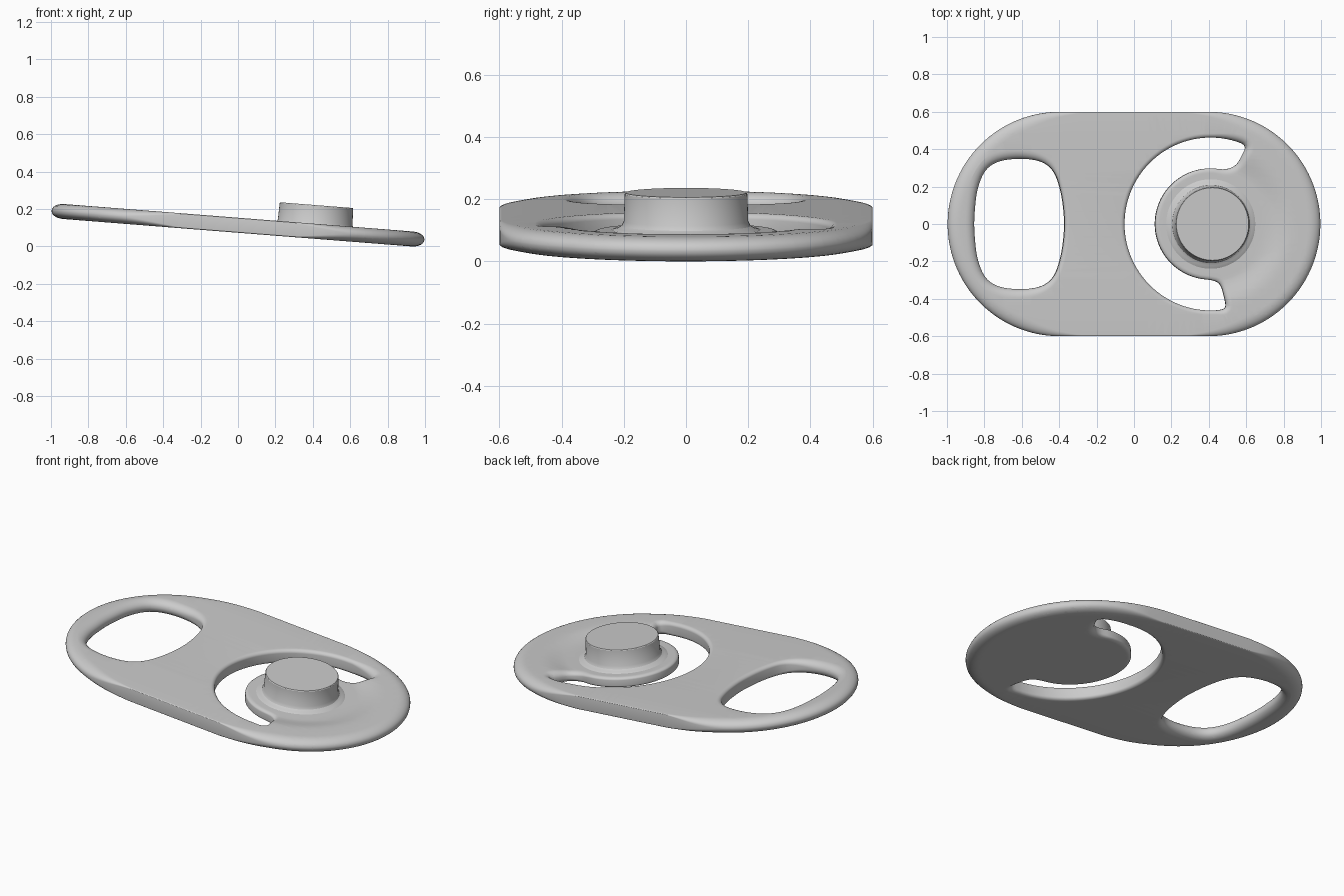
import bpy, bmesh, math
from mathutils import Vector, Matrix

if "Cube" in bpy.data.objects:
    bpy.data.objects.remove(bpy.data.objects["Cube"])

TILT = math.radians(4.5)
HALF = 0.04           # half thickness of the plate
CX = 0.41             # centre of the round end and its button

grey = bpy.data.materials.new("light grey")
grey.diffuse_color = (0.6, 0.6, 0.6, 1)
grey.use_nodes = True
grey.node_tree.nodes["Principled BSDF"].inputs["Base Color"].default_value = grey.diffuse_color


def arc(cx, r, a0, a1, n=60):
    return [Vector((cx + r * math.cos(math.radians(a0 + (a1 - a0) * i / n)),
                    r * math.sin(math.radians(a0 + (a1 - a0) * i / n)))) for i in range(n + 1)]


def even_loop(pts, n, smooth):
    """Resample a closed loop evenly, then soften its corners."""
    lens = [(pts[(i + 1) % len(pts)] - p).length for i, p in enumerate(pts)]
    step, out, i, start = sum(lens) / n, [], 0, 0.0
    for k in range(n):
        d = k * step
        while i < len(pts) - 1 and d > start + lens[i]:
            start += lens[i]
            i += 1
        out.append(pts[i].lerp(pts[(i + 1) % len(pts)], (d - start) / max(lens[i], 1e-9)))
    for _ in range(smooth):
        out = [(out[j - 1] + out[j] * 2 + out[(j + 1) % n]) / 4 for j in range(n)]
    return out


def ease(v, a, b):
    t = min(1, max(0, (v - a) / (b - a)))
    return t * t * (3 - 2 * t)


def add_wall(bm, loop, width, hole):
    """Rounded wall around one loop; returns the rim edges for the flat caps."""
    n = len(loop)
    area = sum(loop[i - 1].cross(loop[i]) for i in range(n))
    if (area > 0) == hole:
        loop = loop[::-1]
    rings = []
    angles = [math.pi / 2 * k / 7 for k in range(8)]
    for side in (-1, 1):
        for a in (angles[::-1] if side < 0 else angles):
            ring = []
            for i, p in enumerate(loop):
                t = (loop[(i + 1) % n] - loop[i - 1]).normalized()
                inward = Vector((-t.y, t.x))
                k = ease(abs(p.x), 0.2, 0.65)
                k = max(k, 0.5 if hole else 0.12)
                q = p + inward * width * k * (1 - math.cos(a))
                rz = (HALF - 0.002) * k
                ring.append(bm.verts.new((q.x, q.y, side * (HALF - rz + rz * math.sin(a)))))
            rings.append(ring)
    for lo, hi in zip(rings, rings[1:]):
        for i in range(n):
            j = (i + 1) % n
            f = bm.faces.new((lo[i], lo[j], hi[j], hi[i]))
            f.smooth = True
    return [[bm.edges.get((r[i - 1], r[i])) for i in range(n)] for r in (rings[0], rings[-1])]


def finish(bm, name, angle):
    me = bpy.data.meshes.new(name)
    bm.normal_update()
    bm.to_mesh(me)
    bm.free()
    me.materials.append(grey)
    ob = bpy.data.objects.new(name, me)
    bpy.context.collection.objects.link(ob)
    bpy.ops.object.select_all(action='DESELECT')
    ob.select_set(True)
    bpy.context.view_layer.objects.active = ob
    bpy.ops.object.shade_smooth_by_angle(angle=math.radians(angle))
    return ob


# Plate outline, grip hole and C-shaped slot
outline = even_loop(arc(0.4, 0.6, -90, 90) + arc(-0.4, 0.6, 90, 270), 220, 2)
half = [(-.86, 0), (-.845, .18), (-.80, .30), (-.73, .34), (-.61, .352),
        (-.49, .34), (-.425, .29), (-.385, .15), (-.37, 0)]
grip = even_loop([Vector(p) for p in half] +
                 [Vector((x, -y)) for x, y in half[-2:0:-1]], 120, 14)
slot = even_loop(arc(CX, 0.463, 65, 281) + [Vector((.465, -.315))] +
                 arc(CX, 0.298, 272, 75) + [Vector((.55, .31))], 220, 5)

bm = bmesh.new()
low, high = [], []
for loop, width, hole in ((outline, 0.065, False), (grip, 0.05, True), (slot, 0.045, True)):
    a, b = add_wall(bm, loop, width, hole)
    low += a
    high += b
for edges, nz in ((low, -1), (high, 1)):
    bmesh.ops.triangle_fill(bm, use_beauty=True, edges=edges, normal=(0, 0, nz))

# Cut a grid into the round end, then dish its upper surface around the button
for i in range(22):
    for axis, v in (((1, 0, 0), 0.08 + 0.04 * i), ((0, 1, 0), -0.483 + 0.046 * i)):
        bmesh.ops.bisect_plane(bm, geom=bm.verts[:] + bm.edges[:] + bm.faces[:],
                               plane_co=Vector(axis) * v, plane_no=axis, dist=1e-5)
for v in bm.verts:
    d = math.hypot(v.co.x - CX, v.co.y)
    v.co.z -= 0.02 * (1 - ease(d, 0.30, 0.44)) * (v.co.z + HALF) / (2 * HALF)
bmesh.ops.recalc_face_normals(bm, faces=bm.faces[:])
plate = finish(bm, "plate", 40)

# Round button with a flared foot
bm = bmesh.new()
profile = [(0.245, 0.015), (0.238, 0.021), (0.222, 0.025), (0.208, 0.033), (0.2, 0.048),
           (0.197, 0.136), (0.194, 0.14)]
n = 72
rings = [[bm.verts.new((CX + r * math.cos(2 * math.pi * i / n),
                        r * math.sin(2 * math.pi * i / n), z)) for i in range(n)]
         for r, z in profile]
for lo, hi in zip(rings, rings[1:]):
    for i in range(n):
        bm.faces.new((lo[i - 1], lo[i], hi[i], hi[i - 1]))
bm.faces.new(rings[-1])
bm.faces.new(rings[0][::-1])
button = finish(bm, "button", 30)

# Tilt everything and rest it on the ground
turn = Matrix.Rotation(TILT, 4, 'Y')
for ob in (plate, button):
    ob.data.transform(turn)
lift = -min(v.co.z for v in plate.data.vertices)
for ob in (plate, button):
    ob.data.transform(Matrix.Translation((0, 0, lift)))
